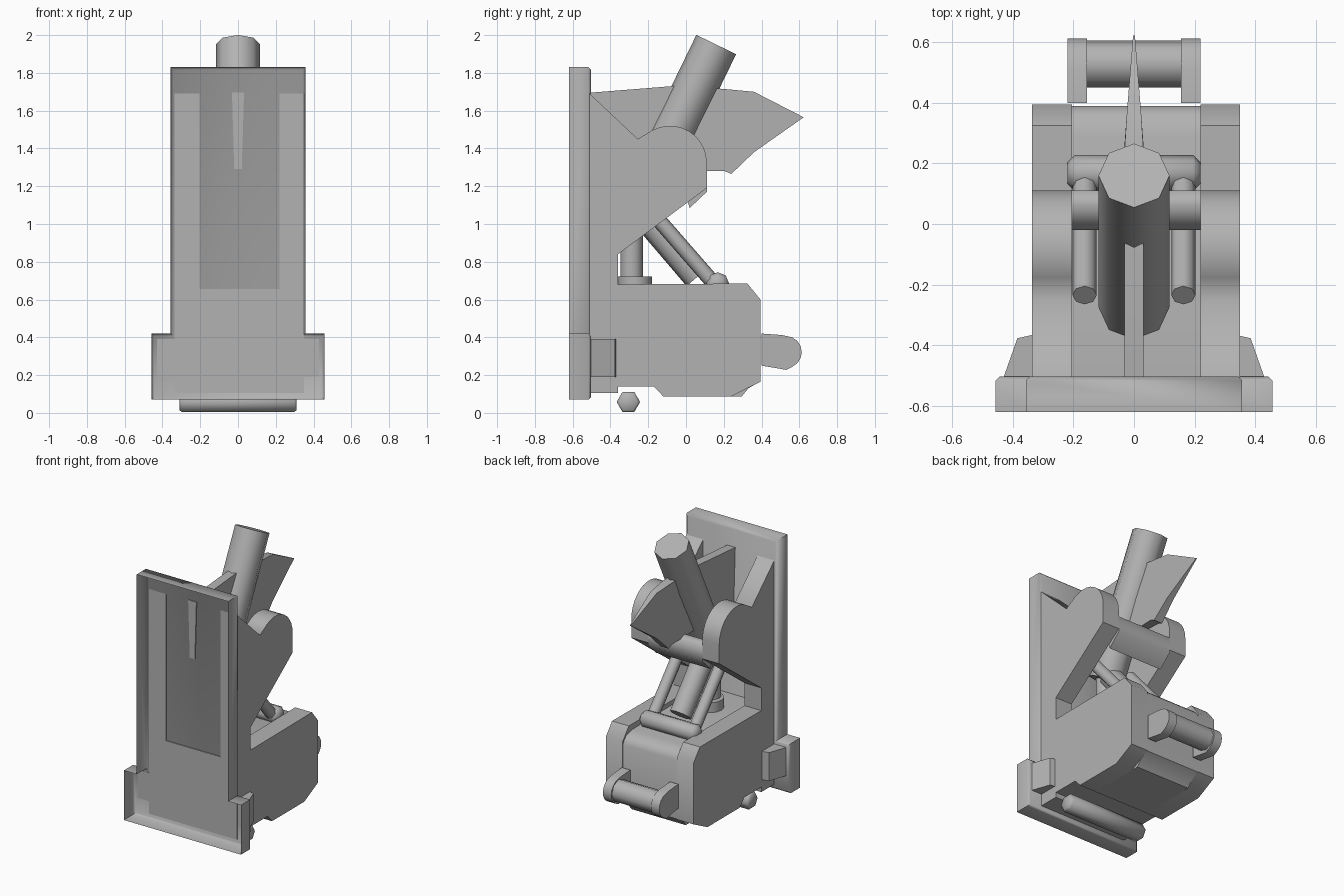
import bpy, bmesh, math
from mathutils import Vector

if "Cube" in bpy.data.objects:
    bpy.data.objects.remove(bpy.data.objects["Cube"])

# Dark grey paint used on every part
GREY = bpy.data.materials.new("dark_grey")
GREY.diffuse_color = (0.45, 0.45, 0.45, 1)
GREY.use_nodes = True
GREY.node_tree.nodes["Principled BSDF"].inputs["Base Color"].default_value = GREY.diffuse_color


def finish(name, bm, angle=40):
    bmesh.ops.recalc_face_normals(bm, faces=bm.faces)
    me = bpy.data.meshes.new(name)
    bm.to_mesh(me)
    bm.free()
    for p in me.polygons:
        p.use_smooth = True
    me.set_sharp_from_angle(angle=math.radians(angle))
    me.materials.append(GREY)
    ob = bpy.data.objects.new(name, me)
    bpy.context.collection.objects.link(ob)
    return ob


def loft(name, rings, caps=(True, True), angle=40):
    """Join matching vertex rings and close the chosen ends."""
    bm = bmesh.new()
    vs = [[bm.verts.new(p) for p in r] for r in rings]
    n = len(vs[0])
    for a, b in zip(vs, vs[1:]):
        for i in range(n):
            j = (i + 1) % n
            bm.faces.new((a[i], a[j], b[j], b[i]))
    if caps[0]:
        bm.faces.new(vs[0])
    if caps[1]:
        bm.faces.new(vs[-1])
    return finish(name, bm, angle)


def slab(name, profile, x0, x1, angle=40):
    """Side profile (y, z) extruded across x."""
    return loft(name, [[(x, y, z) for y, z in profile] for x in (x0, x1)], angle=angle)


def rod(name, a, b, r, n=8, bevel=0.0):
    a, b = Vector(a), Vector(b)
    d = (b - a).normalized()
    u = Vector((0, 1, 0)) if abs(d.x) > 0.9 else Vector((1, 0, 0))
    v = d.cross(u)
    stations = [(a, r), (b, r)]
    if bevel:
        stations = [(a, r - bevel), (a + d * bevel, r), (b - d * bevel, r), (b, r - bevel)]
    rings = [[c + (u * math.cos(t) + v * math.sin(t)) * q
              for t in [2 * math.pi * i / n for i in range(n)]] for c, q in stations]
    return loft(name, rings, angle=62 if n == 6 else 50)


def arc(cy, cz, r, a0, a1, n):
    return [(cy + r * math.cos(math.radians(a0 + (a1 - a0) * i / n)),
             cz + r * math.sin(math.radians(a0 + (a1 - a0) * i / n))) for i in range(n + 1)]


# Mounting plate: T-shaped tray, open at the front, softly chamfered at the rear
def plate_ring(y, d):
    w, s = 0.457 - d, 0.357 - d
    half = [(w, 0.07 + d), (w, 0.42 - d), (s, 0.42 - d), (s, 1.83 - d)]
    pts = half + [(-x, z) for x, z in reversed(half)]
    return [(x, y, z) for x, z in pts]


loft("mounting_plate",
     [plate_ring(-0.62, 0), plate_ring(-0.517, 0), plate_ring(-0.504, 0.013)],
     caps=(False, True), angle=60)

# Side cheeks: rounded upper arm and lower housing wall in one profile
cheek = ([(-0.51, 1.69), (-0.255, 1.45)]
         + arc(-0.085, 1.325, 0.195, 118, 0, 10)
         + [(0.11, 1.19), (-0.36, 0.84), (-0.36, 0.68), (0.325, 0.685), (0.394, 0.6),
            (0.394, 0.165), (0.24, 0.087), (-0.12, 0.087), (-0.17, 0.14),
            (-0.36, 0.14), (-0.36, 0.105), (-0.51, 0.105)])

# Clevis lug at the rear
lug = [(0.4, 0.42), (0.51, 0.412)] + arc(0.528, 0.322, 0.085, 65, -65, 6) + \
      [(0.53, 0.228), (0.4, 0.25)]

for side, s in (("right", 1), ("left", -1)):
    wall = slab("cheek_" + side, cheek, s * 0.212 + 0.007, s * 0.343 + 0.007)
    # Soft valley where the arm meets the plate brace
    for e in wall.data.edges:
        if all(abs(wall.data.vertices[i].co.z - 1.45) < 0.001 for i in e.vertices):
            e.use_edge_sharp = False
    slab("rear_lug_" + side, lug, s * 0.155, s * 0.22)
    # Wedge block behind the wide foot of the plate
    loft("side_wedge_" + side,
         [[(s * x, y, z) for x, y in ((0.33, -0.505), (0.43, -0.505), (0.385, -0.377), (0.33, -0.365))]
          for z in (0.19, 0.39)])
    # Thin struts
    rod("thin_strut_" + side, (s * 0.163, 0.135, 0.7), (s * 0.163, -0.235, 1.125), 0.04)

# Core of the lower housing, sunk at the top and flush at the rear
slab("housing_core",
     [(-0.51, 0.655), (0.29, 0.645), (0.352, 0.628), (0.372, 0.61), (0.39, 0.58), (0.39, 0.165),
      (0.33, 0.13), (0.295, 0.087), (-0.12, 0.087), (-0.17, 0.14), (-0.36, 0.14),
      (-0.36, 0.105), (-0.51, 0.105)], -0.205, 0.219)

# Roller between the lugs, foot bar and strut pivot
rod("rear_roller", (-0.16, 0.528, 0.325), (0.16, 0.528, 0.325), 0.078)
rod("foot_bar", (-0.31, -0.305, 0.058), (0.31, -0.305, 0.058), 0.062, 6, 0.012)
rod("strut_pivot", (-0.22, 0.168, 0.685), (0.22, 0.168, 0.685), 0.06, 8, 0.025)

# Thick central strut
rod("thick_strut", (0, 0.06, 0.72), (0, -0.23, 1.06), 0.075)

# Upright post with base flange
rod("post", (0, -0.288, 0.66), (0, -0.288, 1.1), 0.06, 12)
rod("post_flange", (0, -0.27, 0.64), (0, -0.27, 0.722), 0.09, 12)

# Cross beam between the cheeks, rounded over by smooth shading
slab("cross_beam",
     [(0.005, 1.13), (0.02, 1.085), (0.11, 1.17), (0.11, 1.28), (0.06, 1.3), (-0.02, 1.25)],
     -0.205, 0.219, angle=75)

# Slanted main barrel
rod("main_barrel", (0, -0.275, 1.055), (0, 0.16, 1.95), 0.117)

# Fin: straight web up to the barrel, then a blade tapering to a point
fin = [(-0.51, 1.695, 0.032), (-0.07, 1.73, 0.032), (0.2, 1.715, 0.034), (0.36, 1.7, 0.024),
       (0.623, 1.565, 0.003), (0.36, 1.38, 0.024), (0.24, 1.265, 0.033), (0.205, 1.28, 0.034),
       (-0.1, 1.28, 0.02), (-0.51, 1.29, 0.02)]
loft("centre_fin", [[(s * w, y, z) for y, z, w in fin] for s in (-1, 1)])
